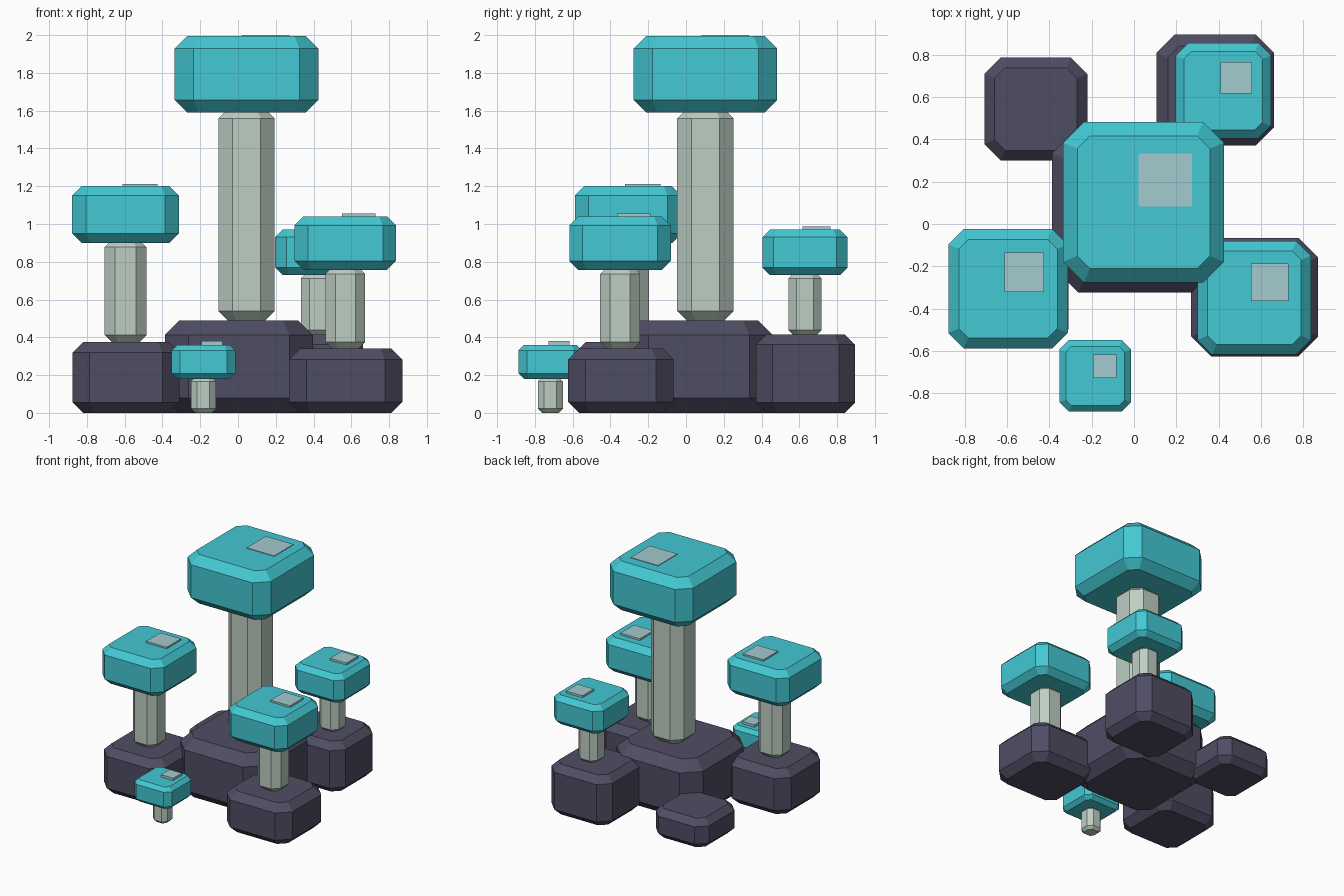
import bpy, bmesh

if "Cube" in bpy.data.objects:
    bpy.data.objects.remove(bpy.data.objects["Cube"])


def material(name, rgb):
    """Flat colour given as 0-255 sRGB, stored linear."""
    lin = [((c / 255 + 0.055) / 1.055) ** 2.4 for c in rgb]
    m = bpy.data.materials.new(name)
    m.diffuse_color = (*lin, 1)
    m.use_nodes = True
    m.node_tree.nodes["Principled BSDF"].inputs["Base Color"].default_value = m.diffuse_color
    return m


STONE = material("dark stone", (79, 77, 99))
STEM = material("pale stem", (190, 206, 195))
CAP = material("teal cap", (67, 200, 211))
SPOT = material("light spot", (164, 203, 207))


def octagon(hx, hy, c):
    """Rectangle outline with its corners cut by c."""
    return [(hx - c, -hy), (hx, c - hy), (hx, hy - c), (hx - c, hy),
            (c - hx, hy), (-hx, hy - c), (-hx, c - hy), (c - hx, -hy)]


def block(name, mat, centre, size, z0, z1, chamfer, bevel):
    """Corner-cut block with bevelled top and bottom rims."""
    hx, hy = size[0] / 2, size[1] / 2
    w = (hx + hy)
    c, b = chamfer * w, bevel * w
    bm = bmesh.new()
    rings = []
    for z, inset in ((z0, b), (z0 + b, 0), (z1 - b, 0), (z1, b)):
        outline = octagon(hx - inset, hy - inset, c - 0.586 * inset)
        rings.append([bm.verts.new((centre[0] + x, centre[1] + y, z)) for x, y in outline])
    for lo, hi in zip(rings, rings[1:]):
        for i in range(8):
            j = (i + 1) % 8
            bm.faces.new((lo[i], lo[j], hi[j], hi[i]))
    bm.faces.new(rings[0][::-1])
    bm.faces.new(rings[-1])
    finish(name, mat, bm)


def plate(name, mat, x, y, w, z0, z1):
    """Thin square spot."""
    bm = bmesh.new()
    bmesh.ops.create_cube(bm, size=1)
    for v in bm.verts:
        v.co = (x + v.co.x * w, y + v.co.y * w, (z0 + z1) / 2 + v.co.z * (z1 - z0))
    finish(name, mat, bm)


def finish(name, mat, bm):
    me = bpy.data.meshes.new(name)
    bm.to_mesh(me)
    bm.free()
    me.materials.append(mat)
    bpy.context.collection.objects.link(bpy.data.objects.new(name, me))


# Base rocks: name, centre, size, height
for name, centre, size, h in (
        ("main", (0.005, 0.068), (0.785, 0.785), 0.49),
        ("left", (-0.593, -0.308), (0.565, 0.56), 0.375),
        ("right", (0.57, -0.345), (0.6, 0.56), 0.34),
        ("back_right", (0.383, 0.633), (0.555, 0.525), 0.415),
        ("back_left", (-0.464, 0.543), (0.487, 0.487), 0.24)):
    block(name + "_rock", STONE, centre, size, 0, h, 0.16, 0.1)

# Mushrooms: name, x, y, cap width, stem foot, cap bottom, cap top, spot top
for name, x, y, w, foot, z0, z1, zs in (
        ("main", 0.045, 0.103, 0.76, 0.49, 1.59, 1.995, 2.0),
        ("left", -0.595, -0.306, 0.565, 0.375, 0.90, 1.20, 1.213),
        ("right", 0.568, -0.349, 0.537, 0.34, 0.757, 1.04, 1.055),
        ("back_right", 0.422, 0.63, 0.45, 0.41, 0.73, 0.97, 0.987),
        ("small", -0.183, -0.718, 0.338, 0.0, 0.18, 0.36, 0.38)):
    s = 0.393 * w
    block(name + "_stem", STEM, (x, y), (s, s), foot, z0 + 0.025 * w, 0.25, 0.165)
    block(name + "_cap", CAP, (x, y), (w, w), z0, z1, 0.13, 0.088)
    plate(name + "_spot", SPOT, x + 0.135 * w, y + 0.137 * w, 0.33 * w, z1 - 0.005, zs)
